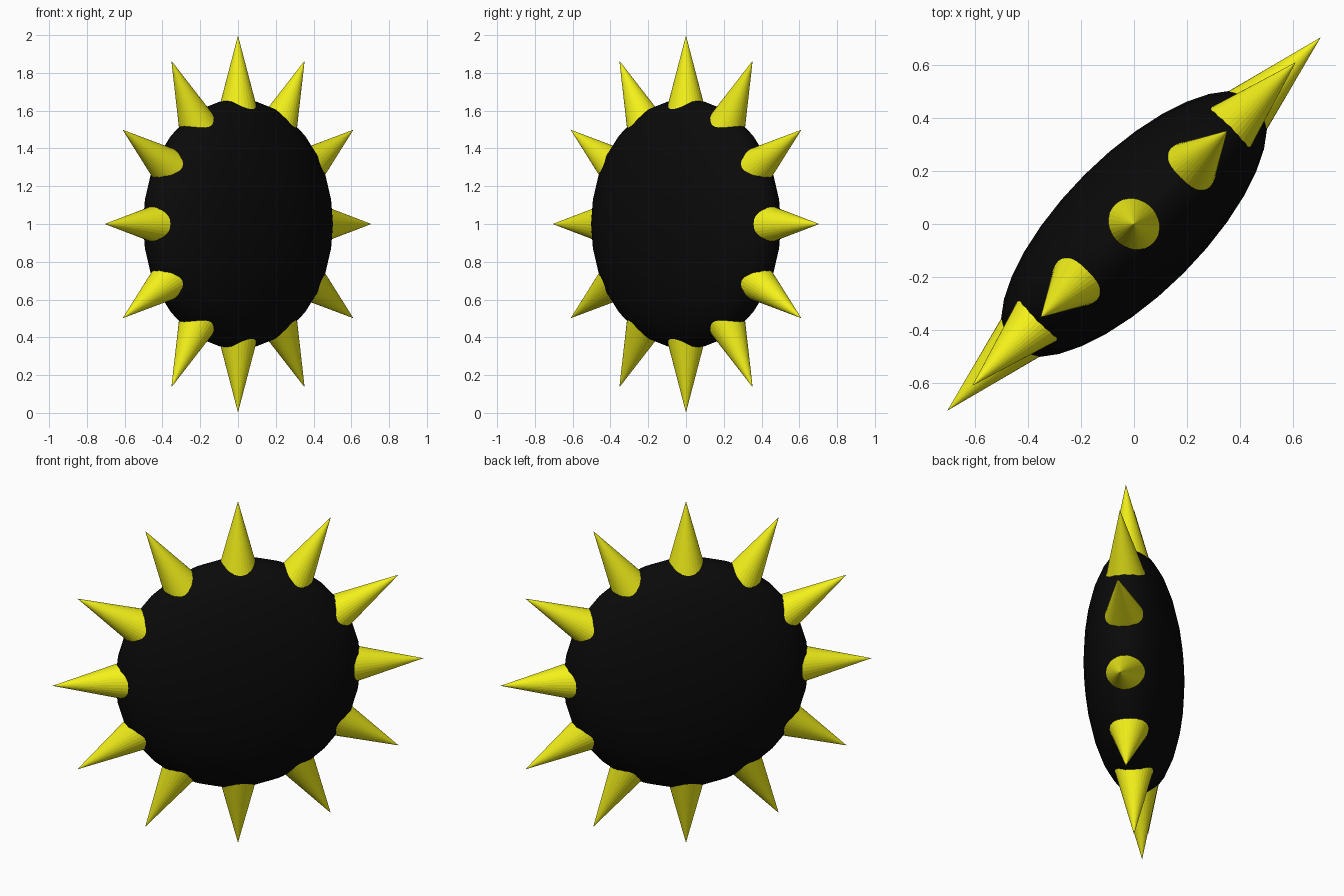
import bpy
from math import pi, sin, cos
from mathutils import Vector, Matrix

if "Cube" in bpy.data.objects:
    bpy.data.objects.remove(bpy.data.objects["Cube"])

CENTRE = Vector((0, 0, 1))
TURN = Matrix.Rotation(pi / 4, 4, 'Z')   # disc plane runs along the x = y diagonal
TIP_R, LENGTH, BASE_R = 0.998, 0.5, 0.131


def material(name, colour):
    m = bpy.data.materials.new(name)
    m.diffuse_color = (*colour, 1)
    m.use_nodes = True
    m.node_tree.nodes["Principled BSDF"].inputs["Base Color"].default_value = m.diffuse_color
    return m


black = material("black", (0.003, 0.003, 0.003))
yellow = material("yellow", (0.9, 0.88, 0.01))

# Flattened round body
bpy.ops.mesh.primitive_uv_sphere_add(segments=32, ring_count=16, radius=0.66)
body = bpy.context.object
body.name = "body"
body.data.transform(Matrix.Translation(CENTRE) @ TURN @ Matrix.Diagonal((1, 0.4, 1, 1)))
body.data.materials.append(black)
bpy.ops.object.shade_smooth()

# Twelve spikes around the rim
for i in range(12):
    a = i * pi / 6
    out = TURN @ Vector((cos(a), 0, sin(a)))
    bpy.ops.mesh.primitive_cone_add(vertices=32, radius1=BASE_R, radius2=0, depth=LENGTH)
    spike = bpy.context.object
    spike.name = f"spike_{i + 1}"
    spike.location = CENTRE + out * (TIP_R - LENGTH / 2)
    spike.rotation_euler = (TURN @ Matrix.Rotation(pi / 2 - a, 4, 'Y')).to_euler()
    spike.data.materials.append(yellow)
